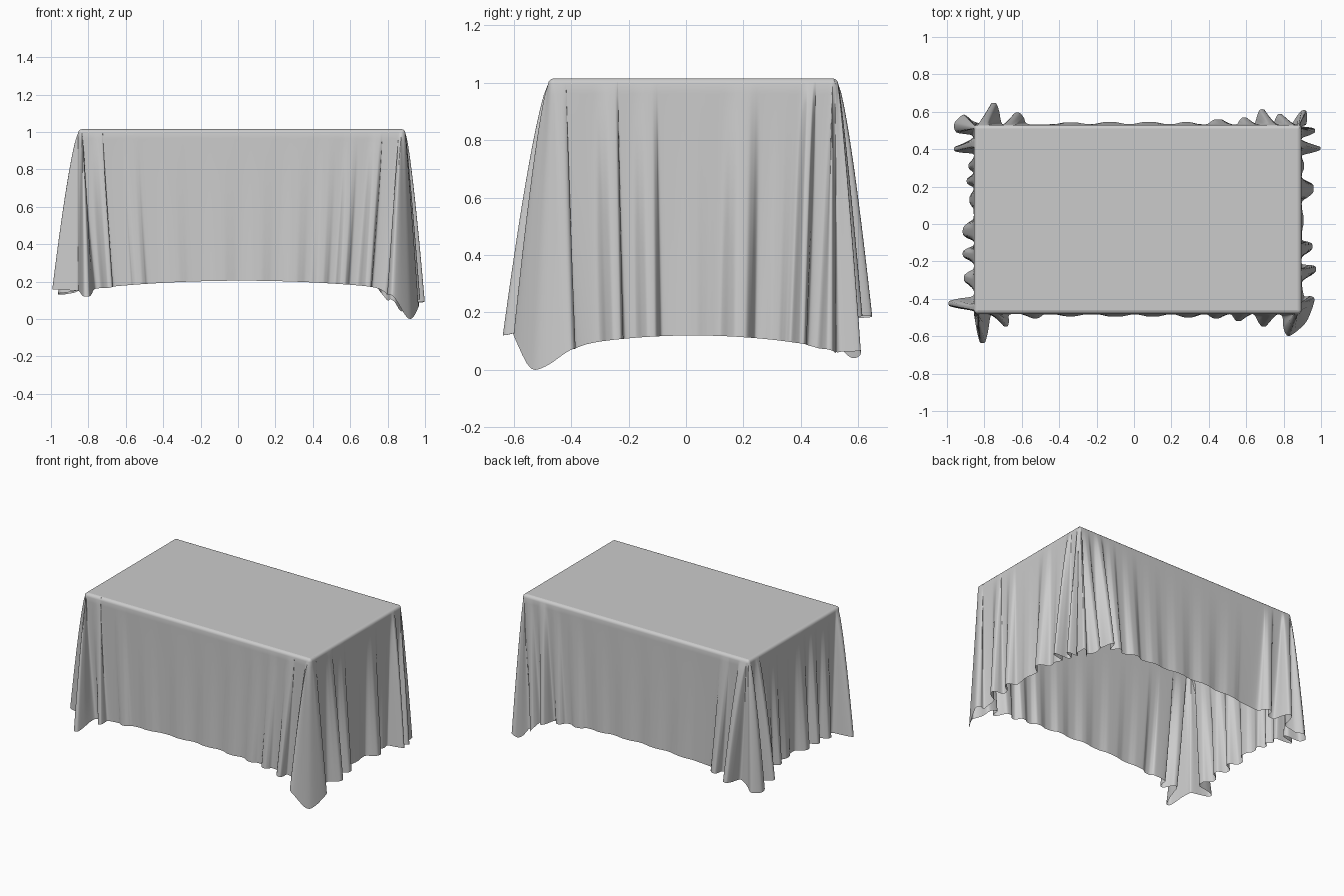
import bpy, bmesh, math
from mathutils import Vector

if "Cube" in bpy.data.objects:
    bpy.data.objects.remove(bpy.data.objects["Cube"])

# Extents of the covered box, top height, edge radius
X0, X1, Y0, Y1 = -0.855, 0.895, -0.48, 0.53
CX, CY, HX, HY = (X0 + X1) / 2, (Y0 + Y1) / 2, (X1 - X0) / 2, (Y1 - Y0) / 2
TOP, R = 1.015, 0.02
ROWS, SUB = 26, 6
HEM = {"front": 0.205, "right": 0.12, "back": 0.225, "left": 0.20}

# Folds: (position along side, outward reach, half width, lean of tip)
front = [(-0.81, .16, .045, 0), (-0.70, .07, .035, .015), (-0.53, .025, .05, 0),
         (-0.34, .014, .08, 0), (-0.10, .016, .09, 0), (0.10, .016, .08, 0),
         (0.29, .02, .07, 0), (0.44, .025, .05, 0), (0.56, .04, .04, 0),
         (0.68, .07, .04, .015)]
right = [(-0.26, .08, .045, .02), (-0.13, .06, .045, .01), (0.02, .012, .06, 0),
         (0.18, .067, .06, .01), (0.31, .015, .04, 0), (0.395, .105, .028, .01),
         (0.49, .075, .032, .01)]
back = [(0.88, .08, .04, .03), (0.78, .06, .035, 0), (0.685, .085, .04, 0),
        (0.59, .04, .04, 0), (0.45, .03, .06, 0), (0.28, .015, .07, 0),
        (0.08, .016, .09, 0), (-0.13, .016, .09, 0), (-0.34, .014, .09, 0),
        (-0.61, .067, .045, -.015), (-0.75, .12, .045, 0)]
left = [(0.41, .11, .035, -.01), (0.31, .03, .035, 0), (0.23, .04, .035, 0),
        (0.13, .025, .05, 0), (-0.03, .062, .06, -.01), (-0.16, .062, .045, 0),
        (-0.29, .055, .05, 0), (-0.425, .14, .04, 0)]
# Wide panels wrapping two of the corners
corner_fr = [(.79, -.49), (.80, -.56), (.83, -.60), (.92, -.525), (.965, -.41),
             (.945, -.385), (.91, -.385)]
corner_bl = [(-.86, .55), (-.91, .585), (-.96, .54), (-.95, .49), (-.87, .475)]
# Lowest cloth tips (x, y, z)
TIPS = [(-.81, -.64, .12), (.92, -.525, 0), (.87, .59, .04), (-.94, .55, .13)]


def fold_points(folds, place, sign):
    pts = []
    for u, out, w, lean in folds:
        for k, h in ((-1, .05), (-.65, .6), (-.3, .95), (.3, .95), (.65, .6), (1, .05)):
            pts.append(place(u + sign * k * w + lean * h, max(out * h, .004)))
    return pts


# Hem outline, counter-clockwise from the front left corner
ctrl = (fold_points(front, lambda u, o: (u, Y0 - o), 1) + corner_fr
        + fold_points(right, lambda u, o: (X1 + o, u), 1)
        + fold_points(back, lambda u, o: (u, Y1 + o), -1) + corner_bl
        + fold_points(left, lambda u, o: (X0 - o, u), -1))
ctrl = [Vector(p) for p in ctrl]


def spline(pts, sub):
    res, n = [], len(pts)
    for i in range(n):
        a, b, c, d = (pts[(i + k - 1) % n] for k in range(4))
        for j in range(sub):
            t = j / sub
            m1, m2 = (c - a) * .4, (d - b) * .4
            res.append(b * (2*t**3 - 3*t**2 + 1) + m1 * (t**3 - 2*t**2 + t)
                       + c * (3*t**2 - 2*t**3) + m2 * (t**3 - t**2))
    return res


def clamp(p, s=1.0):
    hx, hy = HX - R, HY - R
    return Vector((CX + max(-hx, min(hx, (p.x - CX) * s)),
                   CY + max(-hy, min(hy, (p.y - CY) * s))))


def hem_height(p, n):
    zx = HEM["right"] if p.x > CX else HEM["left"]
    zy = HEM["back"] if p.y > CY else HEM["front"]
    ux, uy = (p.x - CX) / HX, (p.y - CY) / HY
    z = n.x**2 * (zx - .05 * uy**2) + n.y**2 * (zy - .05 * ux**2)
    for x, y, tz in TIPS:
        w = math.exp(-((p - Vector((x, y))).length / .1)**2)
        z += (tz - z) * w
    return max(z, 0)


def column(p):
    """One strip of cloth from the flat top over the edge down to the hem."""
    d = p - clamp(p)
    n = d.normalized() if d.length > 1e-5 else Vector((0, 0))
    inner = clamp(p, 1.08)
    col = []
    for a in (0, 30, 60):
        q = inner + n * R * math.sin(math.radians(a))
        col.append((q.x, q.y, TOP - R + R * math.cos(math.radians(a))))
    start, zh = inner + n * R, hem_height(p, n)
    power = 1.35 - .6 * min(1, max(0, d.length - R) / .1)
    for i in range(ROWS + 1):
        t = i / ROWS
        q = start.lerp(p, t**power)
        col.append((q.x, q.y, TOP - R + (zh - TOP + R) * t))
    return col


# Tablecloth mesh: flat top plus draped skirt
bm = bmesh.new()
cols = [[bm.verts.new(c) for c in column(p)] for p in spline(ctrl, SUB)]
for i, a in enumerate(cols):
    b = cols[(i + 1) % len(cols)]
    for j in range(len(a) - 1):
        bm.faces.new((a[j], a[j + 1], b[j + 1], b[j]))
hx, hy = HX - R, HY - R
bm.faces.new([bm.verts.new((CX + sx * hx, CY + sy * hy, TOP))
              for sx, sy in ((-1, -1), (1, -1), (1, 1), (-1, 1))])
bmesh.ops.dissolve_degenerate(bm, dist=1e-5, edges=bm.edges[:])
for f in bm.faces:
    f.smooth = True
mesh = bpy.data.meshes.new("tablecloth")
bm.to_mesh(mesh)
bm.free()
cloth = bpy.data.objects.new("tablecloth", mesh)
bpy.context.collection.objects.link(cloth)

# Plain grey fabric
mat = bpy.data.materials.new("grey_fabric")
mat.diffuse_color = (0.6, 0.6, 0.6, 1)
mat.use_nodes = True
mat.node_tree.nodes["Principled BSDF"].inputs["Base Color"].default_value = mat.diffuse_color
mesh.materials.append(mat)
